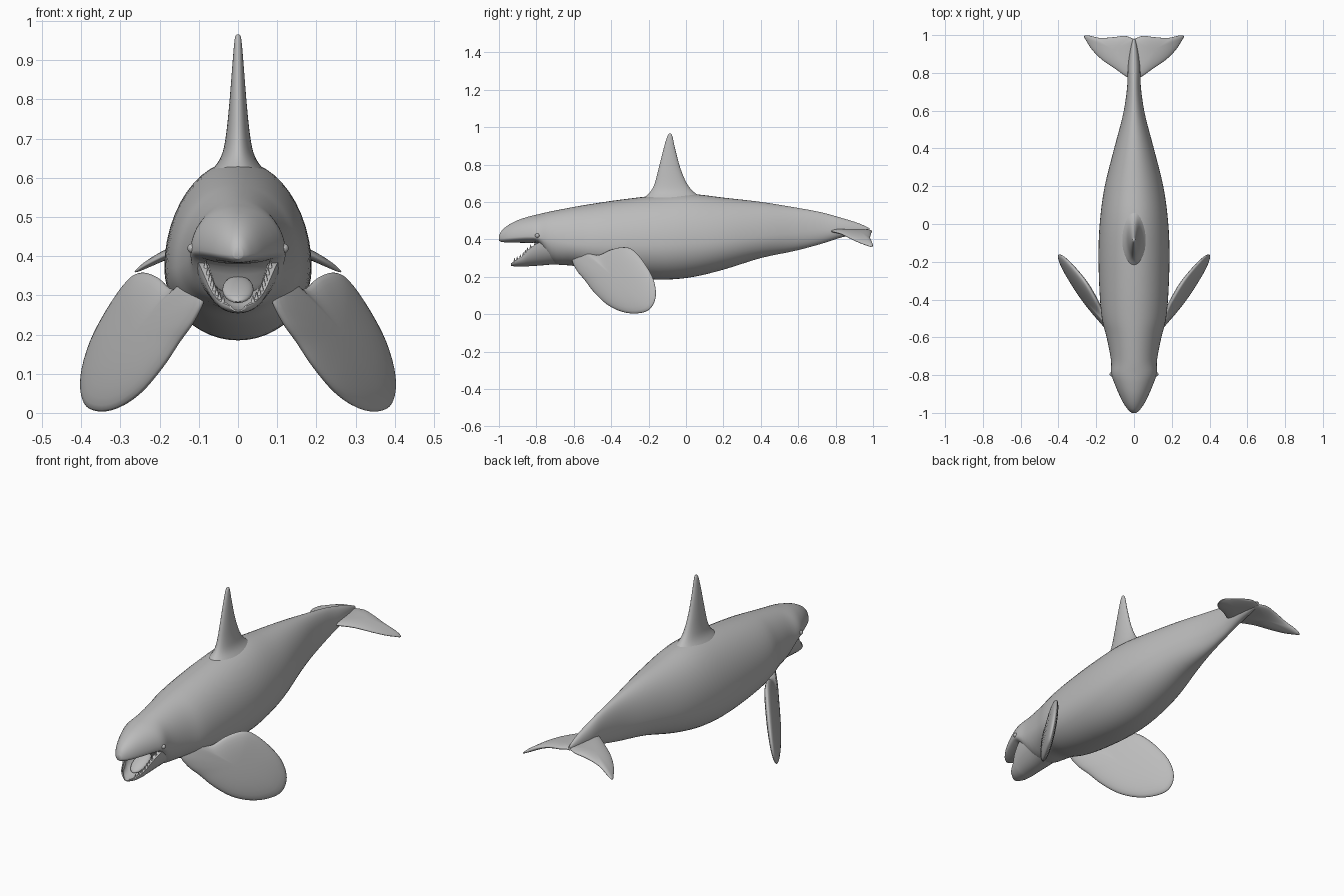
import bpy, bmesh, math
from mathutils import Vector, Matrix

if "Cube" in bpy.data.objects:
    bpy.data.objects.remove(bpy.data.objects["Cube"])

skin = bpy.data.materials.new("grey_skin")
skin.diffuse_color = (0.5, 0.5, 0.5, 1)
skin.use_nodes = True
skin.node_tree.nodes["Principled BSDF"].inputs["Base Color"].default_value = skin.diffuse_color


def finish(name, bm, mirror=False, angle=60):
    """Turn a bmesh into a smooth-shaded named object."""
    bmesh.ops.recalc_face_normals(bm, faces=bm.faces)
    me = bpy.data.meshes.new(name)
    bm.to_mesh(me)
    bm.free()
    for p in me.polygons:
        p.use_smooth = True
    me.set_sharp_from_angle(angle=math.radians(angle))
    me.materials.append(skin)
    ob = bpy.data.objects.new(name, me)
    bpy.context.collection.objects.link(ob)
    if mirror:
        mod = ob.modifiers.new("mirror", 'MIRROR')
        mod.use_mirror_merge = False
    return ob


def spline(pts, steps, closed=False):
    """Smooth curve through rows of numbers of any length."""
    n = len(pts)
    get = (lambda i: pts[i % n]) if closed else (lambda i: pts[max(0, min(n - 1, i))])
    out = []
    for i in range(n if closed else n - 1):
        quad = [get(i + k) for k in (-1, 0, 1, 2)]
        for s in range(steps):
            t = s / steps
            out.append(tuple(
                0.5 * (2 * b + (c - a) * t + (2 * a - 5 * b + 4 * c - d) * t * t
                       + (3 * b - a - 3 * c + d) * t ** 3)
                for a, b, c, d in zip(*quad)))
    if not closed:
        out.append(tuple(pts[-1]))
    return out


def loft(name, rings, mirror=False, angle=60):
    """Skin closed rings of equal count and cap both ends."""
    bm = bmesh.new()
    vr = [[bm.verts.new(p) for p in r] for r in rings]
    n = len(vr[0])
    for a, b in zip(vr, vr[1:]):
        for i in range(n):
            j = (i + 1) % n
            bm.faces.new((a[i], a[j], b[j], b[i]))
    bm.faces.new(vr[0])
    bm.faces.new(vr[-1])
    return finish(name, bm, mirror, angle)


def blade(name, outline, thick, place):
    """Thin lens-shaped fin from a flat outline, mirrored across x."""
    pts = spline(outline, 4, closed=True)
    cu = sum(p[0] for p in pts) / len(pts)
    cv = sum(p[1] for p in pts) / len(pts)
    rings = []
    for k in range(15):
        phi = math.radians(-86 + 172 * k / 14)
        r, t = math.cos(phi) ** 0.8, math.sin(phi) * thick
        rings.append([place(cu + (u - cu) * r, cv + (v - cv) * r, t) for u, v in pts])
    return loft(name, rings, True, 100)


# body: y, half width, top, bottom, height of widest point
body = [
    (-1.00, .012, .420, .393, .405),
    (-.985, .030, .447, .386, .405),
    (-.95, .055, .476, .383, .408),
    (-.90, .080, .502, .382, .412),
    (-.84, .105, .522, .380, .415),
    (-.79, .121, .534, .372, .410),
    (-.72, .122, .550, .275, .395),
    (-.60, .145, .573, .258, .375),
    (-.50, .170, .590, .228, .370),
    (-.35, .183, .612, .202, .368),
    (-.15, .188, .635, .185, .370),
    (.02, .180, .643, .196, .378),
    (.20, .155, .623, .238, .390),
    (.40, .105, .600, .300, .415),
    (.58, .058, .571, .338, .435),
    (.72, .037, .545, .375, .445),
    (.83, .032, .515, .410, .450),
    (.92, .020, .487, .428, .450),
    (.98, .006, .460, .440, .449),
]
rings = []
for y, w, top, bot, mid in spline(body, 4):
    ring = []
    for k in range(48):
        a = 2 * math.pi * k / 48
        s = math.sin(a)
        ring.append((w * math.cos(a), y, mid + s * ((top - mid) if s > 0 else (mid - bot))))
    rings.append(ring)
loft("body", rings)

# lower jaw: y, half width, lip height, underside
jaw = spline([
    (-.935, .020, .272, .258),
    (-.91, .050, .288, .255),
    (-.87, .070, .315, .254),
    (-.84, .085, .348, .256),
    (-.78, .102, .385, .260),
    (-.70, .110, .390, .266),
    (-.60, .110, .370, .266),
], 5)
rings = []
for y, w, lip, bot in jaw:
    outer = [(w * math.cos(a), y, lip - (lip - bot) * math.sin(a))
             for a in [math.pi * k / 20 for k in range(21)]]
    inner = [(-.76 * w * math.cos(a), y, lip - .72 * (lip - bot) * math.sin(a))
             for a in [math.pi * k / 16 for k in range(17)]]
    rings.append(outer + inner)
loft("lower_jaw", rings)

# teeth along the lower lip
bm = bmesh.new()
for y, w, lip, bot in jaw[4:20:2]:
    bmesh.ops.create_cone(bm, segments=8, radius1=.006, radius2=.001, depth=.02, cap_ends=True,
                          matrix=Matrix.Translation((.86 * w, y, lip + .006)))
finish("lower_teeth", bm, True)

# tongue
bm = bmesh.new()
bmesh.ops.create_uvsphere(bm, u_segments=20, v_segments=12, radius=1,
                          matrix=Matrix.Translation((0, -.815, .315))
                          @ Matrix.Rotation(math.radians(25), 4, 'X')
                          @ Matrix.Diagonal((.040, .075, .016, 1)))
finish("tongue", bm)

# eyes
bm = bmesh.new()
bmesh.ops.create_uvsphere(bm, u_segments=16, v_segments=10, radius=.012,
                          matrix=Matrix.Translation((.117, -.795, .42)))
finish("eyes", bm, True)

# dorsal fin: height, front edge, back edge, half thickness
fin = [
    (.575, -.27, .12, .105),
    (.62, -.225, .085, .066),
    (.655, -.19, .040, .043),
    (.70, -.167, .004, .032),
    (.78, -.146, -.030, .023),
    (.88, -.121, -.057, .015),
    (.94, -.104, -.070, .010),
    (.96, -.095, -.076, .007),
    (.966, -.088, -.082, .003),
]
loft("dorsal_fin", [
    [(h * math.cos(a), (f + b) / 2 + (b - f) / 2 * math.sin(a), z)
     for a in [2 * math.pi * k / 28 for k in range(28)]]
    for z, f, b, h in spline(fin, 4)])

# flippers: outline in y and z, set on a plane slanting out and back
normal = Vector((1, -.61, .2)).normalized()
blade("flippers", [
    (-.61, .30), (-.585, .235), (-.54, .18), (-.49, .115), (-.42, .05), (-.34, .012),
    (-.26, .004), (-.195, .025), (-.162, .09), (-.172, .18), (-.22, .27), (-.28, .34),
    (-.33, .358), (-.40, .345), (-.48, .315), (-.57, .36),
], .026, lambda y, z, t: Vector((.16 + .61 * (y + .52) + .2 * (.2 - z), y, z)) + normal * t)

# tail flukes: outline in x and y, drooping towards the tips
blade("tail_flukes", [
    (-.012, .78), (.03, .775), (.10, .822), (.17, .870), (.22, .920), (.25, .965),
    (.264, .994), (.24, .998), (.18, .985), (.10, .990), (.05, .996), (.015, .985),
    (-.012, .965), (-.015, .88),
], .015, lambda x, y, t: Vector((x, y, .445 - 1.22 * x * x + t)))
